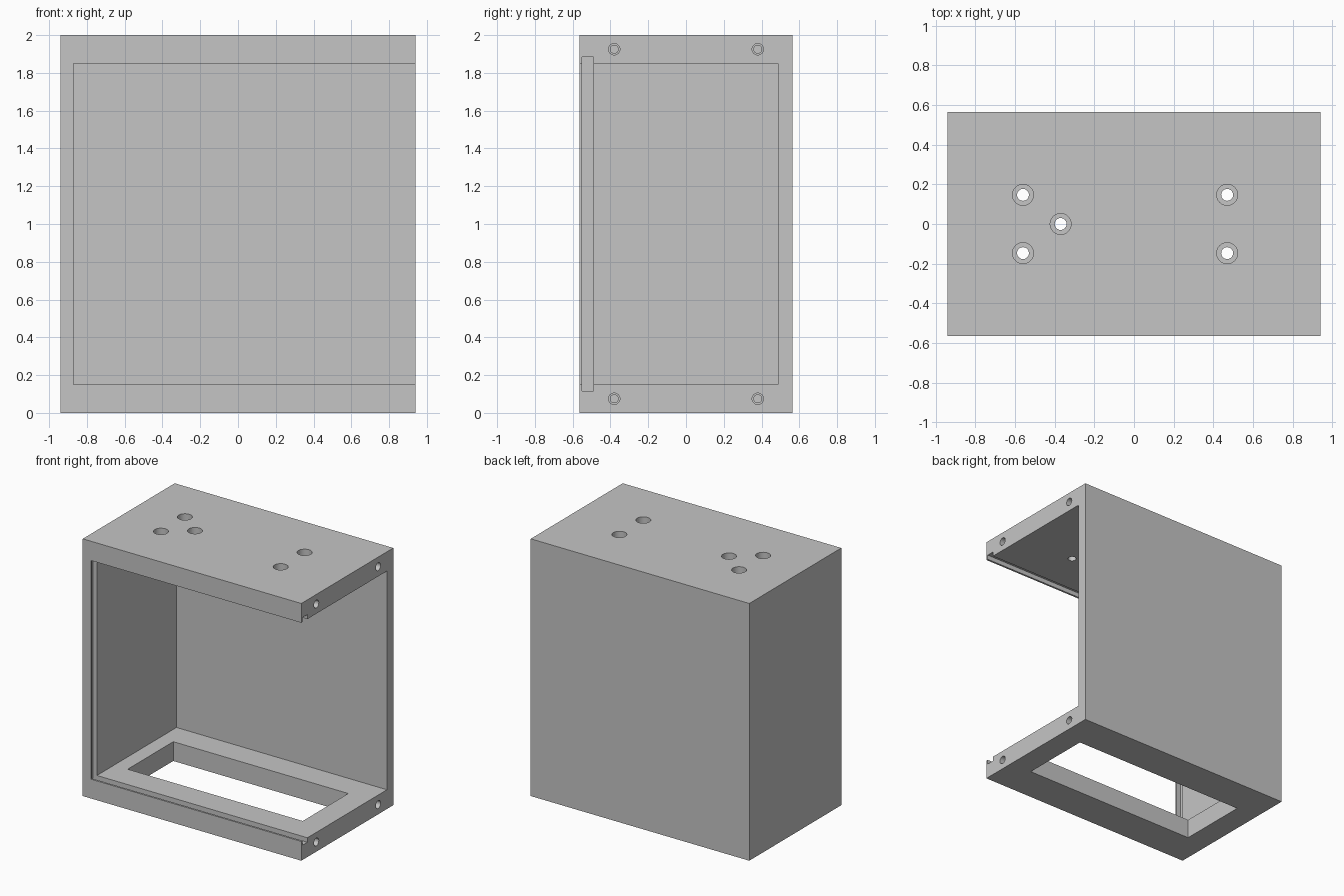
import bpy
import math

if "Cube" in bpy.data.objects:
    bpy.data.objects.remove(bpy.data.objects["Cube"])

W, D, H = 0.94, 0.565, 2.0      # half width, half depth, height
WALL_Z = 0.15                   # floor and roof thickness


def box(name, x, y, z):
    """Box spanning the (min, max) pairs x, y, z."""
    centre = [(a + b) / 2 for a, b in (x, y, z)]
    bpy.ops.mesh.primitive_cube_add(size=1, location=centre)
    ob = bpy.context.object
    ob.name = name
    ob.scale = [b - a for a, b in (x, y, z)]
    bpy.ops.object.transform_apply(location=True, rotation=True, scale=True)
    return ob


def cylinder(name, radius, length, centre, along_x=False):
    rot = (0, math.pi / 2, 0) if along_x else (0, 0, 0)
    bpy.ops.mesh.primitive_cylinder_add(vertices=32, radius=radius, depth=length,
                                        location=centre, rotation=rot)
    ob = bpy.context.object
    ob.name = name
    return ob


def cut(target, cutter):
    """Subtract the cutter from the target, then remove it."""
    cutter.hide_render = True
    mod = target.modifiers.new("cut", 'BOOLEAN')
    mod.operation = 'DIFFERENCE'
    mod.solver = 'EXACT'
    mod.object = cutter
    bpy.context.view_layer.objects.active = target
    bpy.ops.object.modifier_apply(modifier=mod.name)
    bpy.data.objects.remove(cutter, do_unlink=True)


# Outer shell
case = box("enclosure", (-W, W), (-D, D), (0, H))

# Cavity, open at the front and the right
cut(case, box("cavity_cutter", (-0.87, W + 0.1), (-D - 0.1, 0.487), (WALL_Z, H - WALL_Z)))

# Slot for a sliding front panel
cut(case, box("slot_cutter", (-0.905, W + 0.1), (-0.55, -0.49), (0.115, H - 0.115)))

# Rectangular floor opening
cut(case, box("floor_cutter", (-0.753, 0.753), (-0.28, 0.28), (-0.1, WALL_Z + 0.05)))

# Counterbored screw holes through the roof
for x, y in [(-0.56, 0.147), (-0.56, -0.147), (0.47, 0.147), (0.47, -0.147), (-0.37, 0)]:
    cut(case, cylinder("roof_hole_cutter", 0.03, 0.4, (x, y, H - 0.075)))
    cut(case, cylinder("roof_bore_cutter", 0.053, 0.194, (x, y, H + 0.003)))

# Stepped blind screw holes in the right edge
for y in (-0.38, 0.38):
    for z in (0.075, H - 0.075):
        cut(case, cylinder("edge_hole_cutter", 0.021, 0.4, (W, y, z), True))
        cut(case, cylinder("edge_bore_cutter", 0.03, 0.2, (W, y, z), True))

# Flat grey finish
grey = bpy.data.materials.new("light grey")
grey.diffuse_color = (0.56, 0.56, 0.56, 1)
grey.use_nodes = True
grey.node_tree.nodes["Principled BSDF"].inputs["Base Color"].default_value = grey.diffuse_color
case.data.materials.clear()
case.data.materials.append(grey)
for poly in case.data.polygons:
    poly.material_index = 0

bpy.ops.object.select_all(action='DESELECT')
case.select_set(True)
bpy.context.view_layer.objects.active = case
bpy.ops.object.shade_smooth_by_angle(angle=math.radians(30))
